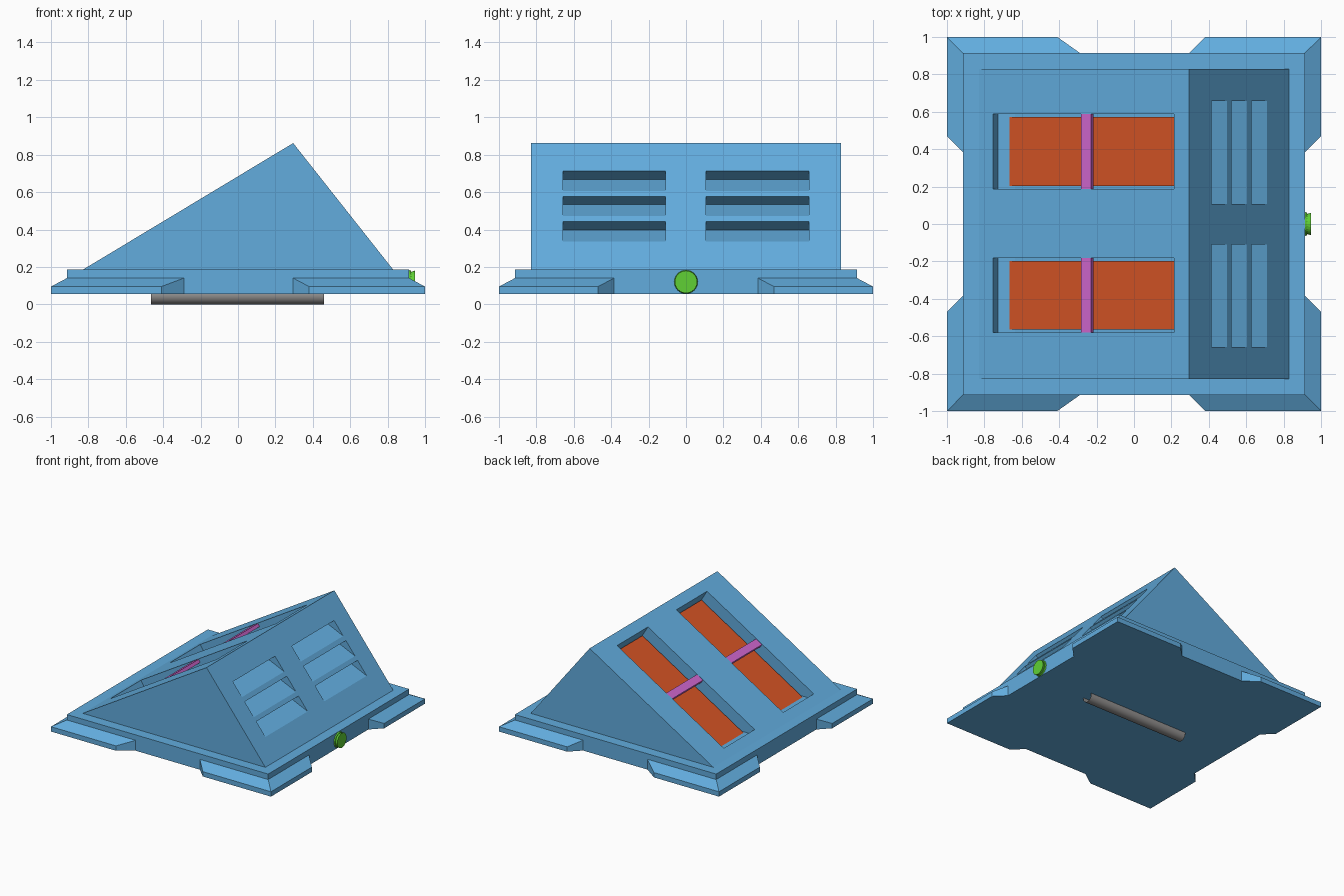
import bpy, bmesh, math
from mathutils import Matrix, Vector

if "Cube" in bpy.data.objects:
    bpy.data.objects.remove(bpy.data.objects["Cube"])


def material(name, rgb):
    m = bpy.data.materials.new(name)
    m.diffuse_color = (*rgb, 1)
    m.use_nodes = True
    m.node_tree.nodes["Principled BSDF"].inputs["Base Color"].default_value = m.diffuse_color
    return m


BLUE = material("sky blue", (0.122, 0.415, 0.73))
ORANGE = material("burnt orange", (0.66, 0.087, 0.018))
PINK = material("orchid pink", (0.63, 0.135, 0.62))
GREEN = material("leaf green", (0.115, 0.63, 0.035))
GREY = material("grey metal", (0.29, 0.28, 0.275))


def finish(name, bm, mat, recalc=True):
    if recalc:
        bmesh.ops.recalc_face_normals(bm, faces=bm.faces)
    me = bpy.data.meshes.new(name)
    bm.to_mesh(me)
    bm.free()
    me.materials.append(mat)
    ob = bpy.data.objects.new(name, me)
    bpy.context.collection.objects.link(ob)
    return ob


def prism(name, pts, y0, y1, mat):
    """Extrude an x/z outline along y."""
    bm = bmesh.new()
    f = bm.faces.new([bm.verts.new((x, y0, z)) for x, z in pts])
    ext = bmesh.ops.extrude_face_region(bm, geom=[f])
    verts = [v for v in ext["geom"] if isinstance(v, bmesh.types.BMVert)]
    bmesh.ops.translate(bm, verts=verts, vec=(0, y1 - y0, 0))
    return finish(name, bm, mat)


def cylinder_x(name, x0, x1, r0, r1, z, sides, mat, caps=True):
    bm = bmesh.new()
    bmesh.ops.create_cone(bm, cap_ends=caps, segments=sides, radius1=r0, radius2=r1, depth=x1 - x0)
    turn = Matrix.Translation(((x0 + x1) / 2, 0, z)) @ Matrix.Rotation(math.pi / 2, 4, 'Y')
    bm.transform(turn)
    return finish(name, bm, mat, recalc=caps)


# Base slab
IN, Z0, ZT = 0.915, 0.055, 0.185
prism("base_slab", [(-IN, Z0), (IN, Z0), (IN, ZT), (-IN, ZT)], -IN, IN, BLUE)


# Bevelled corner feet: rows of three points swept around each corner
def corner_foot(name, sx, sy, x_out, x_in):
    outer = [(sx * x_out, sy), (sx, sy), (sx, sy * 0.47)]
    inner = [(sx * x_in, sy * IN), (sx * IN, sy * IN), (sx * IN, sy * 0.385)]
    bm = bmesh.new()
    rows = [[bm.verts.new((x, y, z)) for x, y in plan]
            for plan, z in ((outer, Z0), (outer, 0.095), (inner, 0.14), (inner, Z0))]
    for i in range(4):
        a, b = rows[i], rows[(i + 1) % 4]
        for j in range(2):
            bm.faces.new((a[j], a[j + 1], b[j + 1], b[j]))
    for j in (0, 2):
        bm.faces.new([r[j] for r in rows])
    finish(name, bm, BLUE)


for sy, side in ((-1, "front"), (1, "back")):
    corner_foot(side + "_left_foot", -1, sy, 0.41, 0.29)
    corner_foot(side + "_right_foot", 1, sy, 0.38, 0.295)

# Wedge body
LEFT, APEX, RIGHT = Vector((-0.83, ZT)), Vector((0.295, 0.862)), Vector((0.83, ZT))
body = prism("wedge_body", [LEFT, APEX, RIGHT], -0.83, 0.83, BLUE)


def on_left(x, n):
    """Point on the long slope at x, pushed n along its outward normal."""
    u = (APEX - LEFT).normalized()
    return LEFT + (APEX - LEFT) * ((x - LEFT.x) / (APEX.x - LEFT.x)) + Vector((-u.y, u.x)) * n


def on_right(z, n):
    """Point on the steep slope at height z, pushed n along its outward normal."""
    u = (RIGHT - APEX).normalized()
    return APEX + (RIGHT - APEX) * ((APEX.y - z) / (APEX.y - ZT)) + Vector((-u.y, u.x)) * n


def slope_box(x0, x1, n0, n1):
    return [on_left(x0, n0), on_left(x1, n0), on_left(x1, n1), on_left(x0, n1)]


cutters = []
WINDOWS = ((-0.58, -0.182), (0.187, 0.588))
for i, (y0, y1) in enumerate(WINDOWS):
    # Window recess, panel and crossbar
    cutters.append(prism("window_cutter", slope_box(-0.755, 0.215, -0.1, 0.05), y0, y1, BLUE))
    prism(f"window_panel_{i}", slope_box(-0.75, 0.21, -0.102, -0.085), y0 + 0.016, y1 - 0.016, ORANGE)
    prism(f"window_crossbar_{i}", slope_box(-0.286, -0.232, -0.03, -0.003), y0 - 0.002, y1 + 0.002, PINK)

# Louvre slots on the steep slope
for y0, y1 in ((-0.657, -0.11), (0.107, 0.657)):
    for top in (0.712, 0.576, 0.442):
        low = top - 0.105
        outline = [on_right(top, 0.04), on_right(top, -0.07), on_right(low, 0), on_right(low, 0.04)]
        cutters.append(prism("louvre_cutter", outline, y0, y1, BLUE))

for c in cutters:
    c.hide_render = True
    mod = body.modifiers.new("cut", 'BOOLEAN')
    mod.operation, mod.solver, mod.object = 'DIFFERENCE', 'EXACT', c

# Bake the cuts, then drop the cutters
deps = bpy.context.evaluated_depsgraph_get()
baked = bpy.data.meshes.new_from_object(body.evaluated_get(deps))
body.modifiers.clear()
body.data = baked
baked.materials.clear()
baked.materials.append(BLUE)
for p in baked.polygons:
    p.material_index = 0
for c in cutters:
    bpy.data.objects.remove(c)

# Round button on the right edge
cylinder_x("button_rim", 0.905, 0.925, 0.066, 0.06, 0.12, 24, GREEN)
cylinder_x("button_cap", 0.92, 0.945, 0.052, 0.06, 0.12, 24, GREEN)

# Open tube under the base
tube = cylinder_x("under_tube", -0.465, 0.46, 0.047, 0.047, 0.047, 24, GREY, caps=False)
for p in tube.data.polygons:
    p.use_smooth = True
